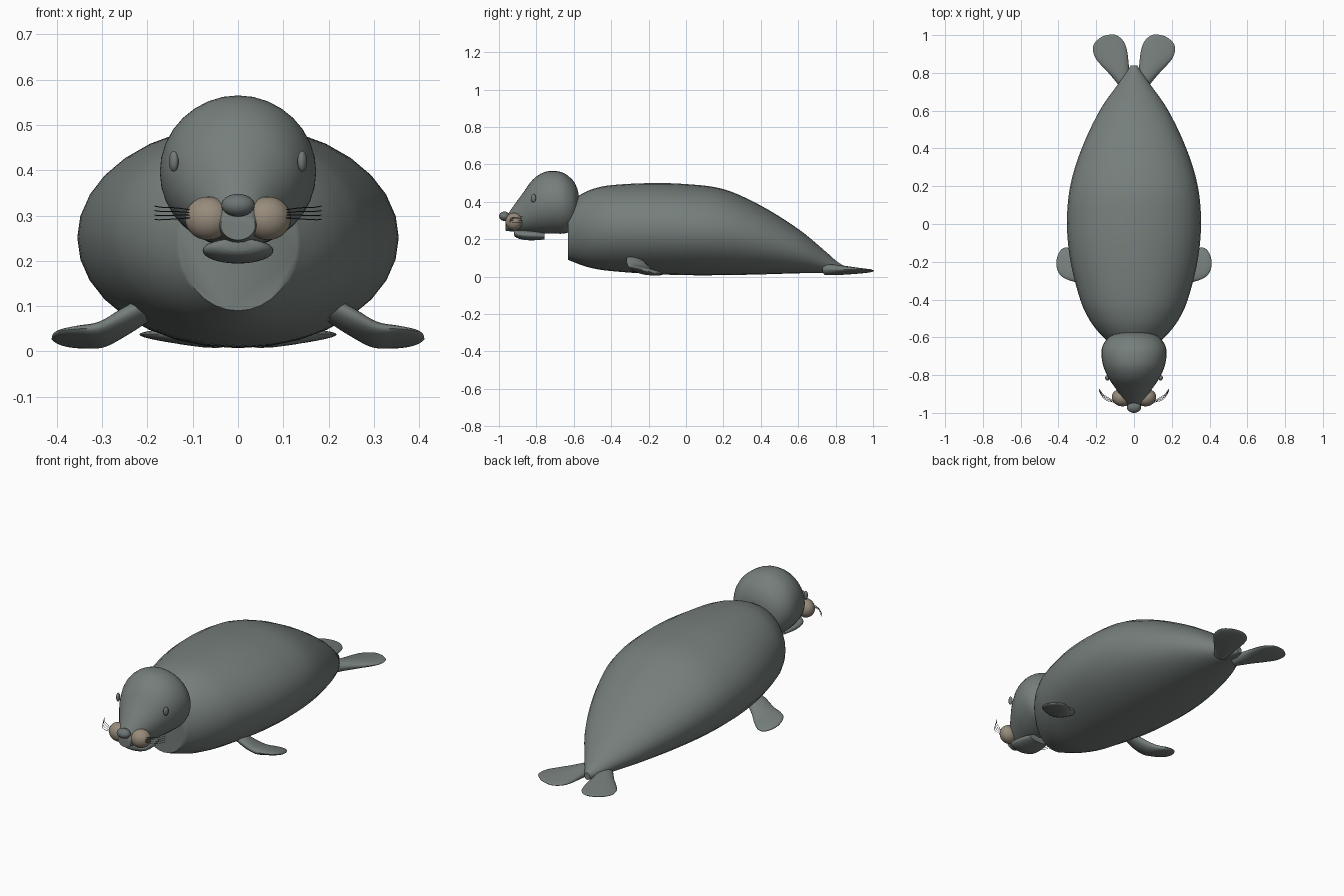
import bpy, bmesh, math
from mathutils import Vector

if "Cube" in bpy.data.objects:
    bpy.data.objects.remove(bpy.data.objects["Cube"])


def material(name, rgb):
    m = bpy.data.materials.new(name)
    m.diffuse_color = (*rgb, 1)
    m.use_nodes = True
    m.node_tree.nodes["Principled BSDF"].inputs["Base Color"].default_value = m.diffuse_color
    return m


SKIN = material("grey skin", (0.18, 0.21, 0.20))
NOSE = material("nose grey", (0.15, 0.175, 0.17))
PAD = material("muzzle beige", (0.31, 0.26, 0.20))
EYE = material("eye grey", (0.17, 0.195, 0.19))
HAIR = material("whisker dark", (0.03, 0.035, 0.035))


def finish(bm, name, mat, angle=50):
    bmesh.ops.recalc_face_normals(bm, faces=bm.faces)
    me = bpy.data.meshes.new(name)
    bm.to_mesh(me)
    bm.free()
    ob = bpy.data.objects.new(name, me)
    bpy.context.collection.objects.link(ob)
    me.materials.append(mat)
    bpy.ops.object.select_all(action='DESELECT')
    ob.select_set(True)
    bpy.context.view_layer.objects.active = ob
    bpy.ops.object.shade_smooth_by_angle(angle=math.radians(angle))
    return ob


def smooth_rows(rows, steps):
    """Catmull-Rom interpolation through rows of numbers."""
    out = []
    for i in range(len(rows) - 1):
        a, b, c, d = (rows[max(i - 1, 0)], rows[i], rows[i + 1],
                      rows[min(i + 2, len(rows) - 1)])
        for s in range(steps):
            t = s / steps
            out.append([0.5 * (2 * q + (r - p) * t + (2 * p - 5 * q + 4 * r - w) * t * t
                               + (3 * q - p - 3 * r + w) * t ** 3)
                        for p, q, r, w in zip(a, b, c, d)])
    return out + [list(rows[-1])]


def loft(name, sections, mat, n=32):
    """Skin elliptical sections given as (centre, half axis, half axis)."""
    bm = bmesh.new()
    rings = []
    for c, u, v in sections:
        rings.append([bm.verts.new(c + u * math.cos(2 * math.pi * k / n)
                                   + v * math.sin(2 * math.pi * k / n)) for k in range(n)])
    for a, b in zip(rings, rings[1:]):
        for k in range(n):
            bm.faces.new((a[k], a[(k + 1) % n], b[(k + 1) % n], b[k]))
    bm.faces.new(rings[0])
    bm.faces.new(rings[-1])
    return finish(bm, name, mat)


def trunk(name, rows, mat, steps=4):
    """Rows: y, half width, bottom z, top z."""
    loft(name, [(Vector((0, y, (lo + hi) / 2)), Vector((max(w, .002), 0, 0)),
                 Vector((0, 0, max((hi - lo) / 2, .002))))
                for y, w, lo, hi in smooth_rows(rows, steps)], mat)


def paddle(name, rows, side, across, mat):
    """Rows: x, y, z, half width, half thickness."""
    u = Vector((across[0] * side, across[1], across[2])).normalized()
    v = Vector((0.0, 0.0, 1.0))
    loft(name, [(Vector((x * side, y, z)), u * max(w, .002), v * max(t, .001))
                for x, y, z, w, t in smooth_rows(rows, 5)], mat, 24)


def ball(name, centre, radii, mat, turn=0):
    bm = bmesh.new()
    bmesh.ops.create_uvsphere(bm, u_segments=24, v_segments=14, radius=1)
    for v in bm.verts:
        v.co = Vector((v.co.x * radii[0], v.co.y * radii[1], v.co.z * radii[2]))
    ob = finish(bm, name, mat)
    ob.location = centre
    ob.rotation_euler.z = turn
    return ob


# Torso with a flat neck end
trunk("body", [
    (-.63, .13, .09, .39), (-.57, .19, .066, .435), (-.50, .24, .045, .468),
    (-.40, .285, .030, .489), (-.20, .336, .015, .50), (0, .355, .008, .495),
    (.20, .338, .008, .468), (.40, .277, .012, .38), (.60, .182, .018, .255),
    (.74, .085, .02, .14), (.80, .043, .02, .087), (.84, .016, .022, .06)], SKIN, 5)

# Head tapering into the blunt snout
trunk("head", [
    (-.575, .055, .36, .445), (-.583, .10, .30, .475), (-.605, .140, .25, .515),
    (-.65, .168, .231, .552), (-.70, .172, .23, .565), (-.76, .160, .23, .558),
    (-.82, .132, .233, .518), (-.87, .098, .237, .45), (-.91, .07, .24, .395),
    (-.945, .048, .243, .345), (-.965, .038, .246, .31)], SKIN)

# Lower jaw
trunk("jaw", [(-.92, .035, .222, .248), (-.912, .056, .212, .25), (-.89, .074, .202, .25),
              (-.85, .078, .195, .25), (-.80, .072, .195, .245), (-.757, .06, .199, .236)], SKIN)

ball("nose", (0, -.971, .323), (.037, .029, .025), NOSE)

for side, tag in ((1, "right"), (-1, "left")):
    ball(tag + "_muzzle_pad", (side * .066, -.92, .294), (.052, .045, .048), PAD, side * .3)
    ball(tag + "_eye", (side * .142, -.816, .42), (.010, .014, .023), EYE, side * -.4)

    # Front flipper sweeping out and down to the ground
    paddle(tag + "_front_flipper", [
        (.20, -.275, .095, .045, .028), (.25, -.262, .066, .058, .029),
        (.30, -.236, .038, .074, .024), (.345, -.212, .032, .084, .018),
        (.38, -.199, .030, .075, .013), (.402, -.195, .029, .045, .008),
        (.411, -.194, .028, .004, .002)], side, (-.12, 1, -.22), SKIN)

    # Hind flipper fanning outward
    paddle(tag + "_hind_flipper", [
        (.045, .745, .038, .036, .030), (.075, .81, .036, .054, .027),
        (.103, .87, .034, .076, .021), (.128, .92, .033, .087, .015),
        (.149, .96, .033, .076, .010), (.161, .983, .034, .05, .006),
        (.167, .993, .034, .004, .002)], side, (.9, -.42, .06), SKIN)

    # Whiskers curving outward and back
    for i in range(4):
        cu = bpy.data.curves.new(tag + "_whisker", 'CURVE')
        cu.dimensions = '3D'
        cu.bevel_depth = .0011
        cu.bevel_resolution = 0
        sp = cu.splines.new('POLY')
        path = smooth_rows([(.095, -.945, .296 + .005 * i), (.135, -.938 + .006 * i, .293 + .008 * i),
                            (.165, -.918 + .006 * i, .291 + .009 * i),
                            (.184, -.885 + .004 * i, .291 + .010 * i)], 3)
        sp.points.add(len(path) - 1)
        for p, (x, y, z) in zip(sp.points, path):
            p.co = (x * side, y, z, 1)
        cu.materials.append(HAIR)
        ob = bpy.data.objects.new(tag + "_whisker", cu)
        bpy.context.collection.objects.link(ob)
